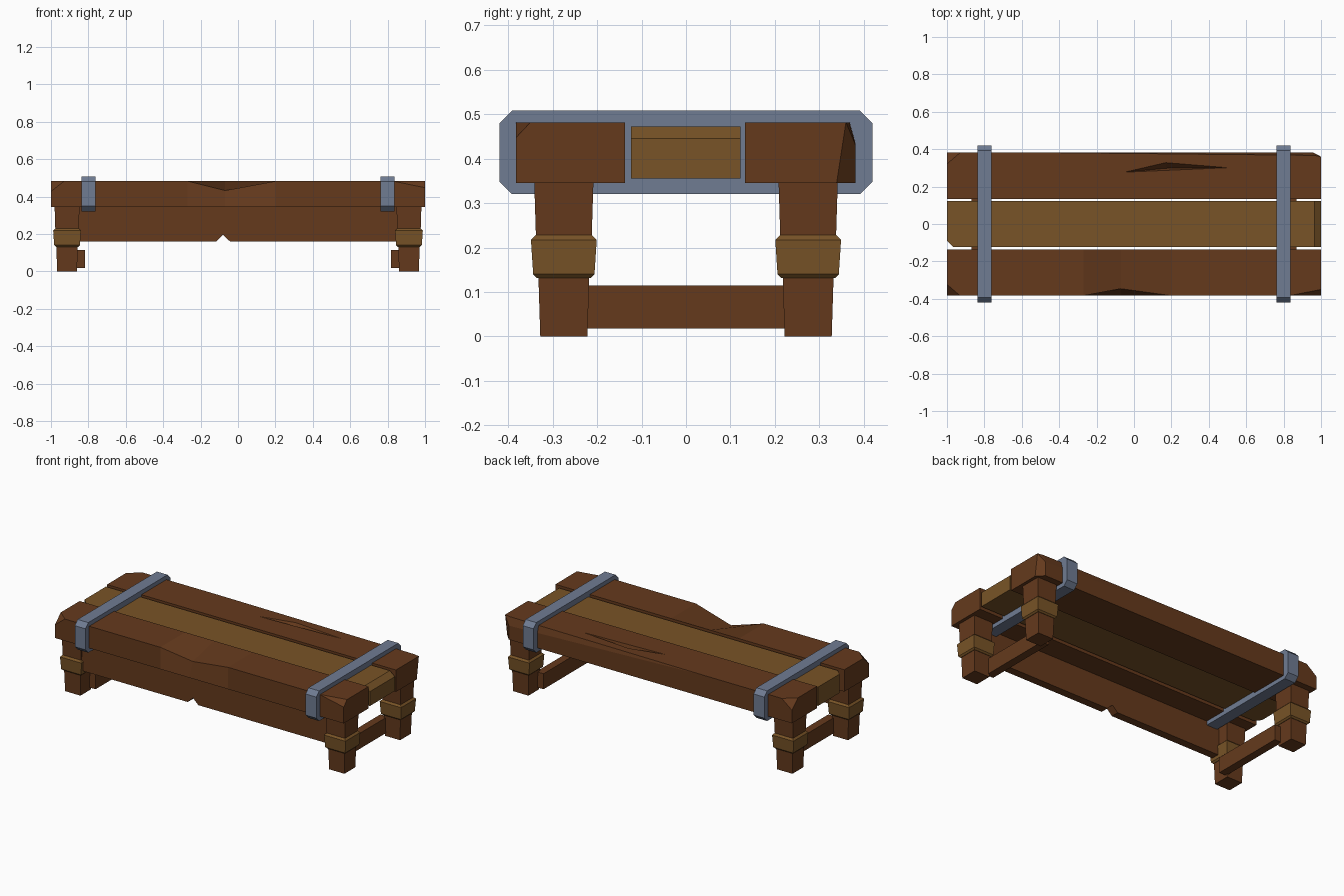
import bpy, bmesh
from mathutils import Vector

if "Cube" in bpy.data.objects:
    bpy.data.objects.remove(bpy.data.objects["Cube"])


def material(name, rgb):
    m = bpy.data.materials.new(name)
    m.diffuse_color = (*rgb, 1)
    m.use_nodes = True
    m.node_tree.nodes["Principled BSDF"].inputs["Base Color"].default_value = m.diffuse_color
    return m


BROWN = material("brown_wood", (0.13, 0.042, 0.012))
GOLD = material("light_wood", (0.19, 0.088, 0.02))
STEEL = material("blue_steel", (0.16, 0.20, 0.29))


def finish(name, bm, mat):
    bmesh.ops.remove_doubles(bm, verts=bm.verts, dist=1e-5)
    bmesh.ops.recalc_face_normals(bm, faces=bm.faces)
    me = bpy.data.meshes.new(name)
    bm.to_mesh(me)
    bm.free()
    ob = bpy.data.objects.new(name, me)
    bpy.context.collection.objects.link(ob)
    if mat:
        me.materials.append(mat)
    return ob


def loft(name, rings, mat):
    """Skin a list of closed rings and cap both ends."""
    bm = bmesh.new()
    rows = [[bm.verts.new(p) for p in ring] for ring in rings]
    n = len(rows[0])
    for a, b in zip(rows, rows[1:]):
        for i in range(n):
            j = (i + 1) % n
            bm.faces.new((a[i], a[j], b[j], b[i]))
    bm.faces.new(rows[0])
    bm.faces.new(rows[-1])
    return finish(name, bm, mat)


def box(name, lo, hi, mat, cuts=()):
    """Box with optional corner cuts given as (point, outward normal)."""
    bm = bmesh.new()
    bmesh.ops.create_cube(bm, size=1)
    lo, hi = Vector(lo), Vector(hi)
    for v in bm.verts:
        v.co = (lo + hi) / 2 + v.co * (hi - lo)
    for co, no in cuts:
        r = bmesh.ops.bisect_plane(bm, geom=bm.verts[:] + bm.edges[:] + bm.faces[:],
                                   plane_co=co, plane_no=no, clear_outer=True)
        edges = [e for e in r["geom_cut"] if isinstance(e, bmesh.types.BMEdge)]
        bmesh.ops.contextual_create(bm, geom=edges)
    return finish(name, bm, mat)


def plank(name, outer, inner, stations):
    """Plank along x; station = (x, top inset, top drop, bottom inset, dent)."""
    s = 1 if inner > outer else -1
    z0, z1 = 0.345, 0.482
    rings = []
    for x, dy, dz, db, dent in stations:
        low = (x, outer + s * (dy if dent else 0), z1 - dz)
        high = (x, outer + s * dy, z1 - (dz if dent else 0))
        rings.append([(x, inner, z0), (x, outer + s * db, z0), low, high, (x, inner, z1)])
    return loft(name, rings, BROWN)


# Seat planks with chipped edges
plank("front_plank", -0.383, -0.137, [
    (-1, 0.06, 0.055, 0, 0), (-0.93, 0, 0, 0, 0), (-0.27, 0, 0, 0, 0),
    (-0.07, 0.037, 0.05, 0, 1), (0.2, 0, 0, 0, 0), (0.83, 0, 0, 0, 0),
    (1, 0.033, 0.035, 0, 0)])
back = plank("back_plank", 0.381, 0.133, [
    (-1, 0.06, 0.055, 0, 0), (-0.93, 0, 0, 0, 0), (-0.4, 0, 0, 0, 0),
    (0.96, 0.014, 0.05, 0, 0), (1, 0.021, 0, 0.042, 1)])
box("middle_plank", (-1, -0.124, 0.355), (1, 0.123, 0.473), GOLD, [
    ((0.965, 0, 0.473), (0.028, 0, 0.035)),
    ((-0.965, -0.124, 0.4), (-0.035, -0.035, 0))])

# Split in the back plank
crack = [(-0.05, 0.277), (0.2, 0.288), (0.5, 0.301), (0.17, 0.328)]
tip = (0.17, 0.298, 0.445)
cutter = loft("crack_cutter", [
    [tip] * 4,
    [(tip[0] + (x - tip[0]) * 1.3, tip[1] + (y - tip[1]) * 1.3, 0.493) for x, y in crack]], None)
cutter.hide_render = True
cutter.hide_viewport = True
mod = back.modifiers.new("crack", 'BOOLEAN')
mod.operation = 'DIFFERENCE'
mod.object = cutter
mod.solver = 'EXACT'

# Front apron with a small notch in the lower edge
outline = [(-0.87, 0.16), (-0.117, 0.16), (-0.08, 0.195), (-0.043, 0.16),
           (0.87, 0.16), (0.87, 0.35), (-0.87, 0.35)]
loft("front_apron", [[(x, y, z) for x, z in outline] for y in (-0.33, -0.28)], BROWN)

# Metal straps with clipped corners
c, w, lo, hi = 0.028, 0.42, 0.32, 0.508
strap = [(-w + c, lo), (w - c, lo), (w, lo + c), (w, hi - c),
         (w - c, hi), (-w + c, hi), (-w, hi - c), (-w, lo + c)]
for side, sx in (("left", -1), ("right", 1)):
    loft(side + "_strap", [[(sx * 0.799 + d, y, z) for y, z in strap]
                           for d in (-0.037, 0.037)], STEEL)

    # Low stretcher between each pair of legs
    xs = sorted((sx * 0.818, sx * 0.868))
    box(side + "_stretcher", (xs[0], -0.24, 0.018), (xs[1], 0.24, 0.115), BROWN)

    # Tapered legs with a raised collar
    for end, sy in (("front", -1), ("back", 1)):
        def square(r, z):
            return [(sx * 0.914 + a * r, sy * 0.275 + b * r, z)
                    for a, b in ((-1, -1), (1, -1), (1, 1), (-1, 1))]
        leg = f"{end}_{side}_leg"
        loft(leg, [square(r, z) for r, z in ((0.053, 0), (0.058, 0.16), (0.062, 0.2), (0.067, 0.36))], BROWN)
        loft(leg + "_collar", [square(r, z) for r, z in
                               ((0.06, 0.131), (0.069, 0.14), (0.074, 0.217), (0.063, 0.228))], GOLD)
